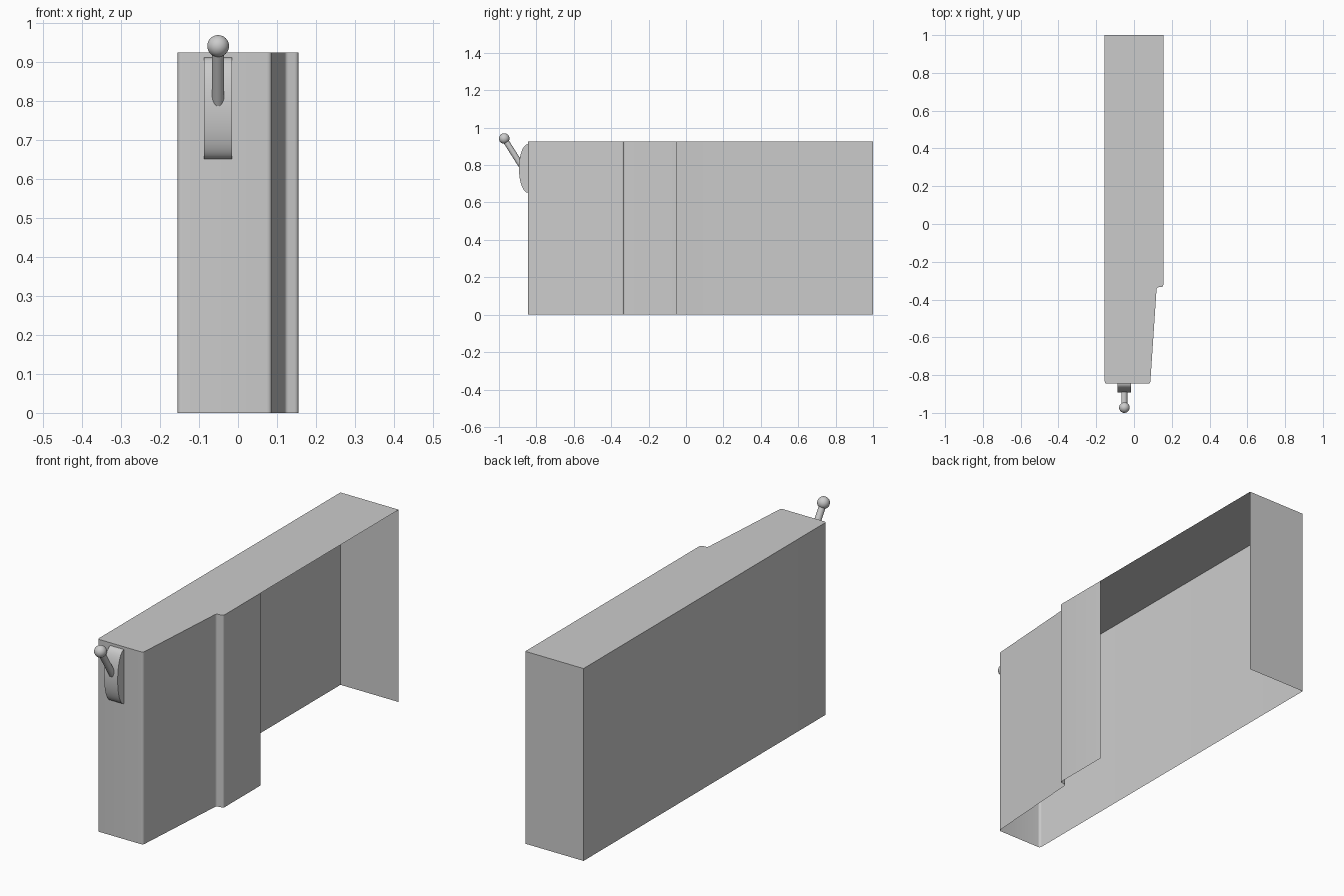
import bpy, bmesh, math
from mathutils import Vector

if "Cube" in bpy.data.objects:
    bpy.data.objects.remove(bpy.data.objects["Cube"])


def finish(name, bm, smooth=True):
    mesh = bpy.data.meshes.new(name)
    bm.to_mesh(mesh)
    bm.free()
    obj = bpy.data.objects.new(name, mesh)
    bpy.context.collection.objects.link(obj)
    if smooth:
        bpy.ops.object.select_all(action='DESELECT')
        obj.select_set(True)
        bpy.context.view_layer.objects.active = obj
        bpy.ops.object.shade_smooth_by_angle(angle=math.radians(35))
    return obj


def fillet(prev, corner, nxt, r, steps=4):
    # Rounded corner as a quadratic curve
    p, c, n = Vector(prev), Vector(corner), Vector(nxt)
    a, b = c + (p - c).normalized() * r, c + (n - c).normalized() * r
    ts = [i / steps for i in range(steps + 1)]
    return [a * (1 - t) ** 2 + c * 2 * t * (1 - t) + b * t * t for t in ts]


# Shell: thin open-bottomed housing, open on the right rear
H = 0.925
corners = [((0.155, -0.052), 0), ((0.155, -0.332), 0.01), ((0.12, -0.336), 0.01),
           ((0.086, -0.845), 0.012), ((-0.155, -0.845), 0.012),
           ((-0.155, 1.0), 0), ((0.155, 1.0), 0)]
outline = []
for i, (c, r) in enumerate(corners):
    if r:
        outline += fillet(corners[i - 1][0], c, corners[i + 1][0], r)
    else:
        outline.append(Vector(c))

bm = bmesh.new()
low = [bm.verts.new((p.x, p.y, 0)) for p in outline]
high = [bm.verts.new((p.x, p.y, H)) for p in outline]
for i in range(len(outline) - 1):
    bm.faces.new((low[i + 1], low[i], high[i], high[i + 1]))
bm.faces.new(high[::-1])
bmesh.ops.recalc_face_normals(bm, faces=bm.faces)
top = max(bm.faces, key=lambda f: f.calc_center_median().z)
if top.normal.z < 0:
    bmesh.ops.reverse_faces(bm, faces=bm.faces)
finish("housing_shell", bm)

# Lever mount: rounded pad bulging from the front
X = -0.051
bm = bmesh.new()
arc = []
for i in range(25):
    t = math.pi * (i / 24 - 0.5)
    arc.append((-0.845 - 0.048 * math.cos(t), 0.782 + 0.13 * math.sin(t)))
face = bm.faces.new([bm.verts.new((X - 0.036, y, z)) for y, z in arc])
ext = bmesh.ops.extrude_face_region(bm, geom=[face])
bmesh.ops.translate(bm, vec=(0.072, 0, 0),
                    verts=[v for v in ext["geom"] if isinstance(v, bmesh.types.BMVert)])
bmesh.ops.recalc_face_normals(bm, faces=bm.faces)
finish("lever_mount", bm)

# Lever rod, slanting up and forward
start, end = Vector((X, -0.873, 0.785)), Vector((X, -0.972, 0.942))
axis = end - start
bm = bmesh.new()
bmesh.ops.create_cone(bm, cap_ends=True, segments=24, radius1=0.0155,
                      radius2=0.0155, depth=axis.length)
bm.transform(axis.to_track_quat('Z', 'Y').to_matrix().to_4x4())
bmesh.ops.translate(bm, verts=bm.verts, vec=(start + end) / 2)
finish("lever_rod", bm)

# Lever knob
bm = bmesh.new()
bmesh.ops.create_uvsphere(bm, u_segments=32, v_segments=16, radius=0.028)
bmesh.ops.translate(bm, verts=bm.verts, vec=end)
finish("lever_knob", bm)
